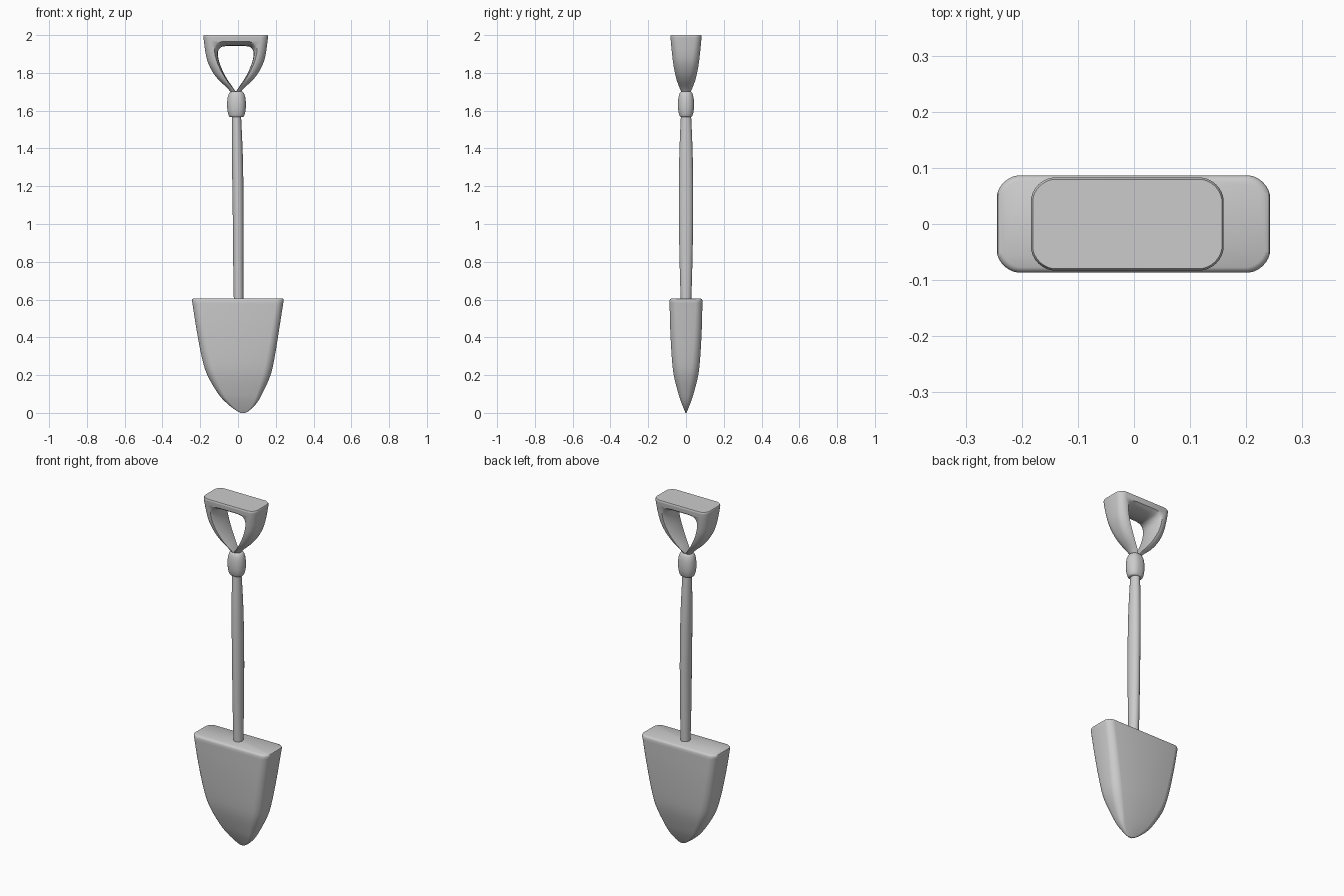
import bpy, math

if "Cube" in bpy.data.objects:
    bpy.data.objects.remove(bpy.data.objects["Cube"])


def catmull(rows, steps):
    """Smooth a list of station tuples."""
    out = []
    for i in range(len(rows) - 1):
        p0, p1 = rows[max(i - 1, 0)], rows[i]
        p2, p3 = rows[i + 1], rows[min(i + 2, len(rows) - 1)]
        for k in range(steps):
            t = k / steps
            out.append(tuple(
                0.5 * (2 * b + (c - a) * t + (2 * a - 5 * b + 4 * c - d) * t * t
                       + (3 * b - a - 3 * c + d) * t ** 3)
                for a, b, c, d in zip(p0, p1, p2, p3)))
    return out + [rows[-1]]


def section(z, cx, hx, hy, f, n=7):
    """Rounded rectangle ring; f = 1 gives an ellipse or capsule."""
    rx, ry = min(f * hy, hx), f * hy
    ring = []
    for q, (sx, sy) in enumerate(((1, 1), (-1, 1), (-1, -1), (1, -1))):
        for k in range(n):
            a = (q + (k + 0.5) / n) * math.pi / 2
            x = sx * (hx - rx) + rx * math.cos(a)
            y = sy * (hy - ry) + ry * math.sin(a)
            x *= 1 - 0.05 * (1 - f) * (y / hy) ** 2
            ring.append((cx + x, y, z))
    return ring


def skin(name, rings):
    """Join rings with quads and cap both ends."""
    n = len(rings[0])
    verts = [v for r in rings for v in r]
    faces = [(i * n + j, i * n + (j + 1) % n, (i + 1) * n + (j + 1) % n, (i + 1) * n + j)
             for i in range(len(rings) - 1) for j in range(n)]
    faces.append(tuple(reversed(range(n))))
    faces.append(tuple(range(len(verts) - n, len(verts))))
    me = bpy.data.meshes.new(name)
    me.from_pydata(verts, [], faces)
    ob = bpy.data.objects.new(name, me)
    bpy.context.collection.objects.link(ob)
    return ob


def smooth(ob, angle=40):
    bpy.ops.object.select_all(action='DESELECT')
    ob.select_set(True)
    bpy.context.view_layer.objects.active = ob
    bpy.ops.object.shade_smooth_by_angle(angle=math.radians(angle))


# Blade: (z, centre x, half width, half depth, roundness)
blade = catmull([
    (0.0, 0.027, 0.012, 0.003, 0.9), (0.015, 0.025, 0.038, 0.009, 0.9),
    (0.05, 0.020, 0.078, 0.023, 0.85), (0.10, 0.012, 0.116, 0.040, 0.8),
    (0.20, 0.005, 0.168, 0.065, 0.7), (0.30, 0.001, 0.195, 0.076, 0.6),
    (0.45, -0.001, 0.222, 0.084, 0.5), (0.58, -0.001, 0.243, 0.087, 0.45)], 4)
blade += [(0.595, -0.001, 0.246, 0.087, 0.45), (0.602, -0.001, 0.244, 0.084, 0.45),
          (0.606, -0.001, 0.238, 0.078, 0.45)]
smooth(skin("blade", [section(*s) for s in blade]))

# Shaft
shaft = catmull([(0.58, 0.003, 0.025, 0.027, 1), (0.75, 0.002, 0.027, 0.033, 1),
                 (1.05, 0.001, 0.029, 0.038, 1), (1.35, -0.003, 0.029, 0.036, 1),
                 (1.58, -0.008, 0.024, 0.027, 1)], 4)
smooth(skin("shaft", [section(*s) for s in shaft]))

# Collar
collar = catmull([(1.566, -0.008, 0.034, 0.028, 1), (1.573, -0.008, 0.041, 0.034, 1),
                  (1.60, -0.008, 0.048, 0.041, 1), (1.635, -0.008, 0.050, 0.043, 1),
                  (1.67, -0.008, 0.047, 0.040, 1), (1.693, -0.008, 0.039, 0.033, 1),
                  (1.701, -0.008, 0.030, 0.026, 1)], 3)
smooth(skin("collar", [section(*s) for s in collar]))

# Grip body
grip_rows = catmull([
    (1.692, -0.012, 0.022, 0.020, 1), (1.72, -0.012, 0.045, 0.034, 0.95),
    (1.76, -0.012, 0.088, 0.049, 0.85), (1.80, -0.012, 0.120, 0.059, 0.75),
    (1.85, -0.012, 0.146, 0.068, 0.65), (1.90, -0.012, 0.160, 0.074, 0.58),
    (1.96, -0.012, 0.169, 0.080, 0.5), (1.994, -0.012, 0.173, 0.083, 0.5)], 4)
grip_rows.append((2.0, -0.012, 0.170, 0.080, 0.5))
grip = skin("grip", [section(*s) for s in grip_rows])

# Finger opening, flared towards the front and back
half = catmull([(1.704, 0.003), (1.73, 0.020), (1.76, 0.041), (1.80, 0.064),
                (1.85, 0.085), (1.89, 0.094), (1.915, 0.093), (1.931, 0.084),
                (1.939, 0.070), (1.942, 0.045)], 3)
outline = [(w, z) for z, w in half] + [(-w, z) for z, w in reversed(half)]
flare = [(-0.1, 1.32), (-0.08, 1.22), (-0.07, 1.15), (-0.055, 1.09), (-0.03, 1.03), (0, 1)]
flare += [(-y, s) for y, s in reversed(flare[:-1])]
cutter = skin("opening_cutter", [[(-0.012 + x * s, y, 1.83 + (z - 1.83) * s)
                                  for x, z in reversed(outline)] for y, s in flare])
# make both solids face outwards before cutting
for ob in (grip, cutter):
    bpy.ops.object.select_all(action='DESELECT')
    ob.select_set(True)
    bpy.context.view_layer.objects.active = ob
    bpy.ops.object.mode_set(mode='EDIT')
    bpy.ops.mesh.select_all(action='SELECT')
    bpy.ops.mesh.normals_make_consistent(inside=False)
    bpy.ops.object.mode_set(mode='OBJECT')
mod = grip.modifiers.new("opening", 'BOOLEAN')
mod.operation, mod.solver, mod.object = 'DIFFERENCE', 'EXACT', cutter
bpy.context.view_layer.objects.active = grip
bpy.ops.object.modifier_apply(modifier="opening")
bpy.data.objects.remove(cutter)
smooth(grip, 50)
